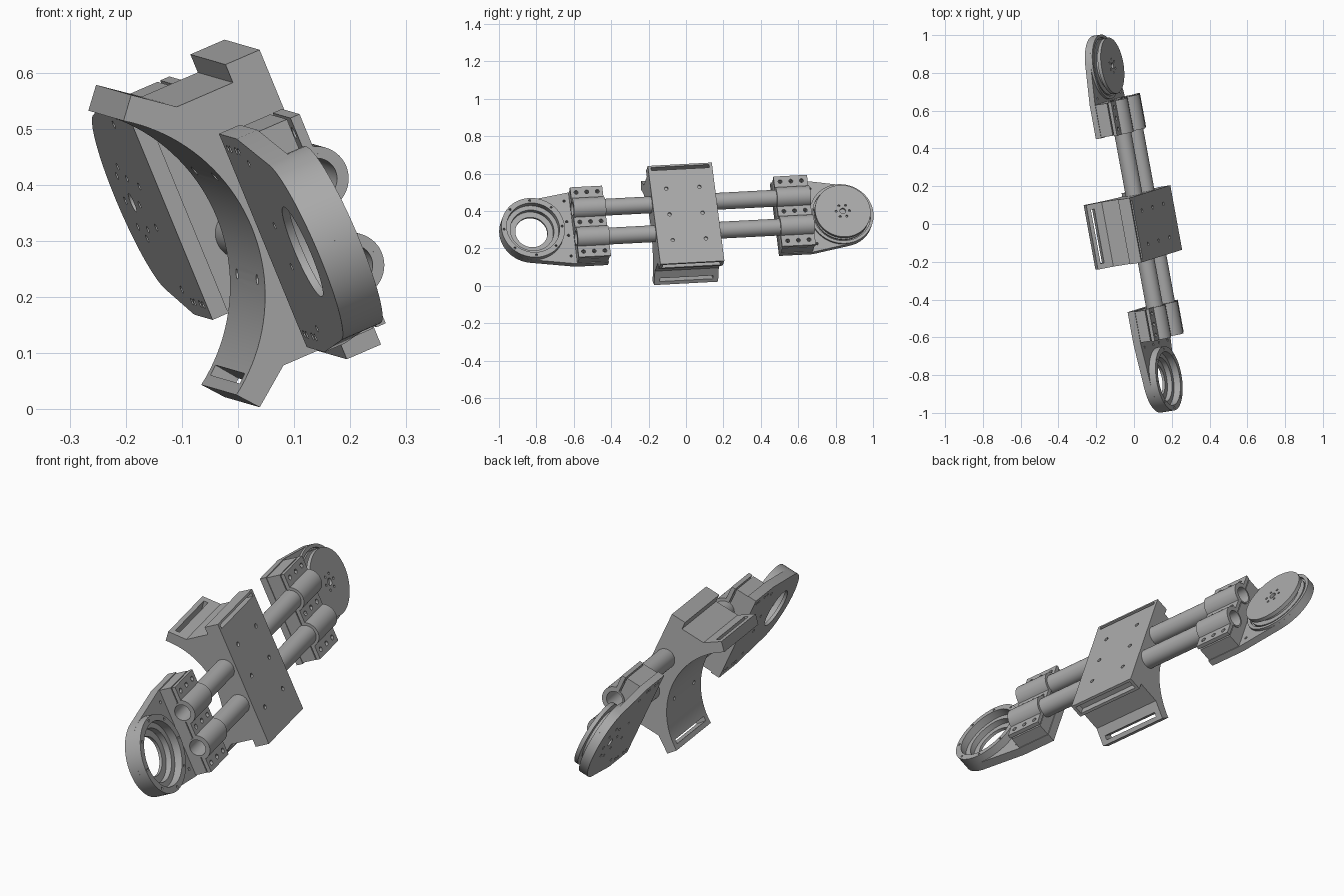
import bpy, bmesh, math
from mathutils import Matrix, Vector

if "Cube" in bpy.data.objects:
    bpy.data.objects.remove(bpy.data.objects["Cube"], do_unlink=True)

# Tilted frame of the arm: n = plate normal, u = along the tubes, w = across them
U = Vector((-0.180, 0.9825, 0.052)).normalized()
N = U.cross(Vector((-0.378, -0.118, 0.918))).normalized()
W = N.cross(U)
FRAME = Matrix((N, U, W)).transposed().to_4x4()
MID = 0.312                      # centre line in w
TUBE_W = (MID - 0.084, MID + 0.084)
TUBE_N, TUBE_R = 0.2, 0.045

grey = bpy.data.materials.new("machined_grey")
grey.use_nodes = True
grey.diffuse_color = (0.4, 0.4, 0.4, 1)
grey.node_tree.nodes["Principled BSDF"].inputs["Base Color"].default_value = (0.4, 0.4, 0.4, 1)
parts = []


def circle(a, b, r, steps=48):
    return [(a + r * math.cos(math.tau * i / steps), b + r * math.sin(math.tau * i / steps))
            for i in range(steps)]


def rect(a0, a1, b0, b1):
    return [(a0, b0), (a1, b0), (a1, b1), (a0, b1)]


def build(name, *prisms):
    """Object made of prisms, each (outline, low, high, axis)."""
    bm = bmesh.new()
    for pts, lo, hi, axis in prisms:
        place = {"n": lambda p, t: (t, p[0], p[1]),
                 "u": lambda p, t: (p[0], t, p[1]),
                 "w": lambda p, t: (p[0], p[1], t)}[axis]
        bottom = [bm.verts.new(place(p, lo)) for p in pts]
        top = [bm.verts.new(place(p, hi)) for p in pts]
        bm.faces.new(bottom)
        bm.faces.new(top)
        for i in range(len(pts)):
            j = (i + 1) % len(pts)
            bm.faces.new((bottom[i], bottom[j], top[j], top[i]))
    bmesh.ops.recalc_face_normals(bm, faces=bm.faces[:])
    mesh = bpy.data.meshes.new(name)
    bm.to_mesh(mesh)
    bm.free()
    obj = bpy.data.objects.new(name, mesh)
    bpy.context.collection.objects.link(obj)
    obj.matrix_world = FRAME
    return obj


def part(name, *prisms):
    obj = build(name, *prisms)
    parts.append(obj)
    return obj


def cut(obj, *prisms):
    """Subtract prisms from the object and remove the cutter."""
    cutter = build("cutter", *prisms)
    cutter.hide_render = True
    mod = obj.modifiers.new("cut", "BOOLEAN")
    mod.operation, mod.solver, mod.object = "DIFFERENCE", "EXACT", cutter
    bpy.context.view_layer.update()
    graph = bpy.context.evaluated_depsgraph_get()
    mesh = bpy.data.meshes.new_from_object(obj.evaluated_get(graph))
    obj.modifiers.clear()
    obj.data = mesh
    bpy.data.objects.remove(cutter, do_unlink=True)


def holes(spots, r, lo, hi):
    return [(circle(a, b, r, 12), lo, hi, "n") for a, b in spots]


# Two hollow tubes
for label, w in zip(("lower", "upper"), TUBE_W):
    tube = part(label + "_tube", (circle(TUBE_N, w, TUBE_R), -0.602, 0.688, "u"))
    cut(tube, (circle(TUBE_N, w, 0.037), -0.7, 0.8, "u"))

# Waisted saddle with a concave back
half = [(0.19, 0.251), (0.08, 0.251), (0.012, 0.303)]
arc = [(-0.2 + 0.322 * math.cos(a), MID + 0.322 * math.sin(a))
       for a in (0.972 - 1.944 * i / 40 for i in range(41))]
profile = ([(n, MID + w) for n, w in half] + arc
           + [(n, MID - w) for n, w in reversed(half)])
saddle = part("saddle", (profile, -0.174, 0.174, "u"))
# Slots through the slanted flanges
along, out = Vector((0.795, -0.607)), Vector((0.607, 0.795))
corner = Vector((0.012, 0.303))
slot = [corner + along * a + out * b
        for a, b in ((0.02, -0.07), (0.04, -0.07), (0.04, 0.02), (0.02, 0.02))]
cut(saddle, *[([(p.x, MID + s * p.y) for p in slot], -0.145, 0.145, "u") for s in (1, -1)])
cut(saddle, *holes([(u, MID + w) for u in (-0.1, 0.1) for w in (-0.1, 0.1)], 0.009, 0.05, 0.14))

# Cover plate over the tubes
cover = part("cover", (rect(0.19, 0.257, -0.174, 0.174), MID - 0.286, MID + 0.286, "w"))
cut(cover, (rect(-0.158, 0.158, MID + 0.258, MID + 0.276), 0.21, 0.3, "n"),
    (rect(0.204, 0.244, -0.158, 0.158), 0.0, 0.06, "w"),
    *holes([(u, MID + w) for u in (-0.09, 0.09) for w in (-0.15, 0, 0.15)], 0.01, 0.248, 0.3))


def contour(base, r, sign, width=0.203):
    """Edge across w with a half circle around each tube."""
    pts = [(base, MID - width)]
    start = math.asin((base - TUBE_N) / r)
    for c in TUBE_W:
        for i in range(21):
            a = start + (sign * math.pi - 2 * start) * i / 20
            pts.append((TUBE_N + r * math.sin(a), c - r * math.cos(a)))
    return pts + [(base, MID + width)]


def plate_outline(hub, taper, tail, s, r=0.172, width=0.207):
    nose = [(hub + s * r * math.cos(a), MID + r * math.sin(a))
            for a in (math.radians(-81 + 162 * i / 40) for i in range(41))]
    return nose + [(taper, MID + width), (tail, MID + width),
                   (tail, MID - width), (taper, MID - width)]


# Clamps, blocks and plates at both ends
ends = {}
for label, s, hub, lo, hi, top in (("front", -1, -0.82, -0.602, -0.427, 0.135),
                                   ("rear", 1, 0.865, 0.505, 0.688, 0.125)):
    mid = (lo + hi) / 2
    bolts = [(mid + du, MID + dw) for du in (-0.058, 0, 0.058) for dw in (-0.172, 0, 0.172)]
    clamp = part(label + "_clamp",
                 (contour(0.216, 0.058, 1) + contour(0.198, TUBE_R, 1)[::-1], lo, hi, "u"))
    cut(clamp, *holes(bolts, 0.011, 0.1, 0.3))
    block = part(label + "_clamp_block",
                 (contour(0.192, TUBE_R, -1) + [(top, MID + 0.203), (top, MID - 0.203)],
                  lo + 0.004, hi - 0.004, "u"))
    cut(block, *holes(bolts, 0.011, 0.165, 0.3))
    taper, tail = (lo, hi) if s < 0 else (hi, lo)
    plate = part(label + "_plate", (plate_outline(hub, taper, tail, s), 0.094, top, "n"))
    edge = [(mid + du, MID + dw) for du in (-0.055, -0.025, 0.03, 0.055) for dw in (-0.18, 0.18)]
    edge += [(taper + s * 0.025, MID + dw) for dw in (-0.16, -0.04, 0.04, 0.16)]
    cut(plate, *holes(edge, 0.007, 0.05, 0.2))
    ends[label] = (plate, hub)

# Front bearing ring with a stepped seat
plate, hub = ends["front"]
cut(plate, (circle(hub, MID, 0.118), 0.108, 0.2, "n"))
cut(plate, (circle(hub, MID, 0.087), 0.05, 0.2, "n"))
ring = part("bearing_ring", (circle(hub, MID, 0.172, 64), 0.13, 0.172, "n"))
cut(ring, (circle(hub, MID, 0.143, 64), 0.1, 0.2, "n"))
cut(ring, *holes(circle(hub, MID, 0.158, 8), 0.006, 0.155, 0.2))

# Rear rim and grooved pulley
plate, hub = ends["rear"]
rim = part("rear_rim", (circle(hub, MID, 0.172, 64), 0.12, 0.137, "n"))
cut(rim, (circle(hub, MID, 0.156, 64), 0.1, 0.2, "n"))
cut(plate, (circle(hub, MID, 0.018, 16), 0.05, 0.2, "n"),
    *holes(circle(hub, MID, 0.07, 8), 0.007, 0.05, 0.2))
part("pulley_lower_flange", (circle(hub, MID, 0.148, 64), 0.124, 0.136, "n"))
part("pulley_core", (circle(hub, MID, 0.118), 0.13, 0.162, "n"))
disc = part("pulley_disc", (circle(hub, MID, 0.15, 64), 0.158, 0.176, "n"))
cut(disc, (circle(hub, MID, 0.016, 16), 0.164, 0.2, "n"),
    *holes(circle(hub, MID, 0.036, 6), 0.006, 0.164, 0.2))

# Colour and shading
bpy.ops.object.select_all(action="DESELECT")
for obj in parts:
    obj.data.materials.clear()
    obj.data.materials.append(grey)
    obj.select_set(True)
bpy.context.view_layer.objects.active = parts[0]
bpy.ops.object.shade_smooth_by_angle(angle=math.radians(30))
